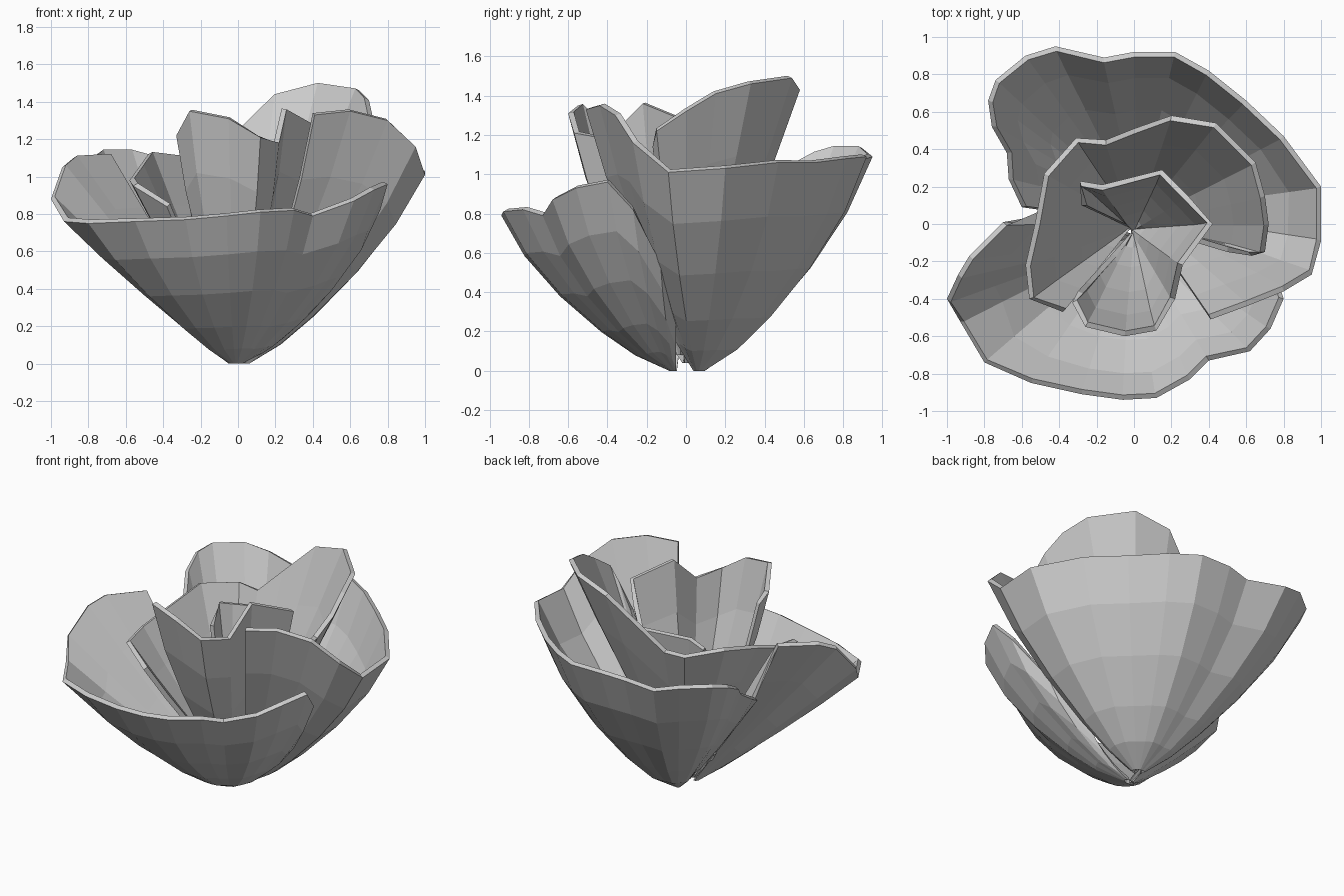
import bpy
from mathutils import Vector

ROWS = [0.0, 0.1, 0.25, 0.48, 0.74, 1.0]


def petal(name, base, rim, cup, thick=0.03):
    """Loft a cupped sheet from a base point up to a counter-clockwise rim.
    cup = 1 gives straight sides, larger values a rounder bowl."""
    base = Vector(base)
    verts, faces = [], []
    n = len(ROWS)
    for x, y, z, *own in rim:
        k = own[0] if own else cup
        for t in ROWS:
            f = 0.04 + 0.96 * (t ** (1 / k) + 1 - (1 - t) ** k) / 2
            verts.append((base.x + (x - base.x) * f,
                          base.y + (y - base.y) * f,
                          base.z + (z - base.z) * t))
    for i in range(len(rim) - 1):
        for j in range(n - 1):
            a, b = i * n + j, (i + 1) * n + j
            faces.append((a, b, b + 1, a + 1))
    mesh = bpy.data.meshes.new(name)
    mesh.from_pydata(verts, [], faces)
    obj = bpy.data.objects.new(name, mesh)
    bpy.context.collection.objects.link(obj)
    shell = obj.modifiers.new("thickness", 'SOLIDIFY')
    shell.thickness = thick
    shell.offset = -1
    return obj


# Low front petal, wrapping from the left side round to the right
petal("front_petal", (-0.01, -0.05, 0.0), [
    (-0.30, 0.0, 0.36, 1.0), (-0.53, 0.04, 0.68, 1.0), (-0.70, 0.01, 1.11, 1.05),
    (-0.88, -0.17, 1.10, 1.05), (-0.94, -0.27, 1.05, 1.05), (-1.0, -0.40, 0.88, 1.05),
    (-0.93, -0.52, 0.76, 1.1), (-0.80, -0.74, 0.75, 1.3), (-0.55, -0.85, 0.76, 1.5),
    (-0.28, -0.91, 0.77), (-0.06, -0.94, 0.79), (0.12, -0.93, 0.81),
    (0.30, -0.83, 0.82), (0.40, -0.73, 0.79), (0.62, -0.68, 0.87),
    (0.73, -0.56, 0.93), (0.80, -0.40, 0.96), (0.76, -0.27, 0.82),
    (0.58, -0.13, 0.55), (0.30, -0.05, 0.25)], 1.65)

# Broad back petal, from the right front corner round to the left
petal("back_petal", (0.02, 0.06, 0.0), [
    (0.41, -0.51, 1.33, 1.3), (0.60, -0.44, 1.35, 1.3), (0.80, -0.36, 1.30, 1.35),
    (0.95, -0.27, 1.16, 1.4), (1.0, -0.09, 1.01, 1.45), (1.0, 0.20, 1.03, 1.5),
    (0.80, 0.47, 1.06), (0.60, 0.66, 1.06), (0.40, 0.82, 1.08), (0.22, 0.92, 1.09),
    (0.0, 0.92, 1.09), (-0.16, 0.89, 1.07), (-0.42, 0.95, 1.09, 1.55),
    (-0.58, 0.90, 1.13, 1.5), (-0.74, 0.77, 1.13, 1.45), (-0.78, 0.66, 1.10, 1.4),
    (-0.76, 0.52, 1.03, 1.3), (-0.68, 0.38, 0.92, 1.3), (-0.67, 0.24, 0.83, 1.2),
    (-0.60, 0.09, 0.75, 1.1), (-0.33, 0.05, 0.40, 1.1)], 1.65)

# Tall middle petal, high at the right back and falling to the left front
petal("middle_petal", (0.0, 0.0, 0.04), [
    (0.50, -0.15, 0.98), (0.63, -0.17, 1.14), (0.70, -0.15, 1.22), (0.72, 0.0, 1.32),
    (0.70, 0.15, 1.41), (0.65, 0.33, 1.46), (0.44, 0.54, 1.49), (0.20, 0.58, 1.43),
    (0.0, 0.51, 1.24), (-0.15, 0.45, 1.09), (-0.31, 0.46, 1.10), (-0.48, 0.27, 1.12),
    (-0.53, 0.0, 1.05), (-0.58, -0.22, 0.98), (-0.56, -0.40, 0.95),
    (-0.38, -0.47, 0.84)], 1.1)

# Folded centre petal curling round the heart
petal("centre_petal", (0.0, -0.03, 0.08), [
    (-0.30, -0.36, 1.15), (-0.33, -0.42, 1.22), (-0.26, -0.55, 1.35),
    (-0.05, -0.60, 1.31), (0.12, -0.57, 1.21), (0.22, -0.40, 1.18),
    (0.26, -0.22, 1.36), (0.42, 0.0, 1.27), (0.29, 0.15, 1.18), (0.15, 0.29, 1.11),
    (-0.17, 0.21, 1.09), (-0.29, 0.23, 1.06), (-0.28, 0.10, 0.95)], 1.5)
